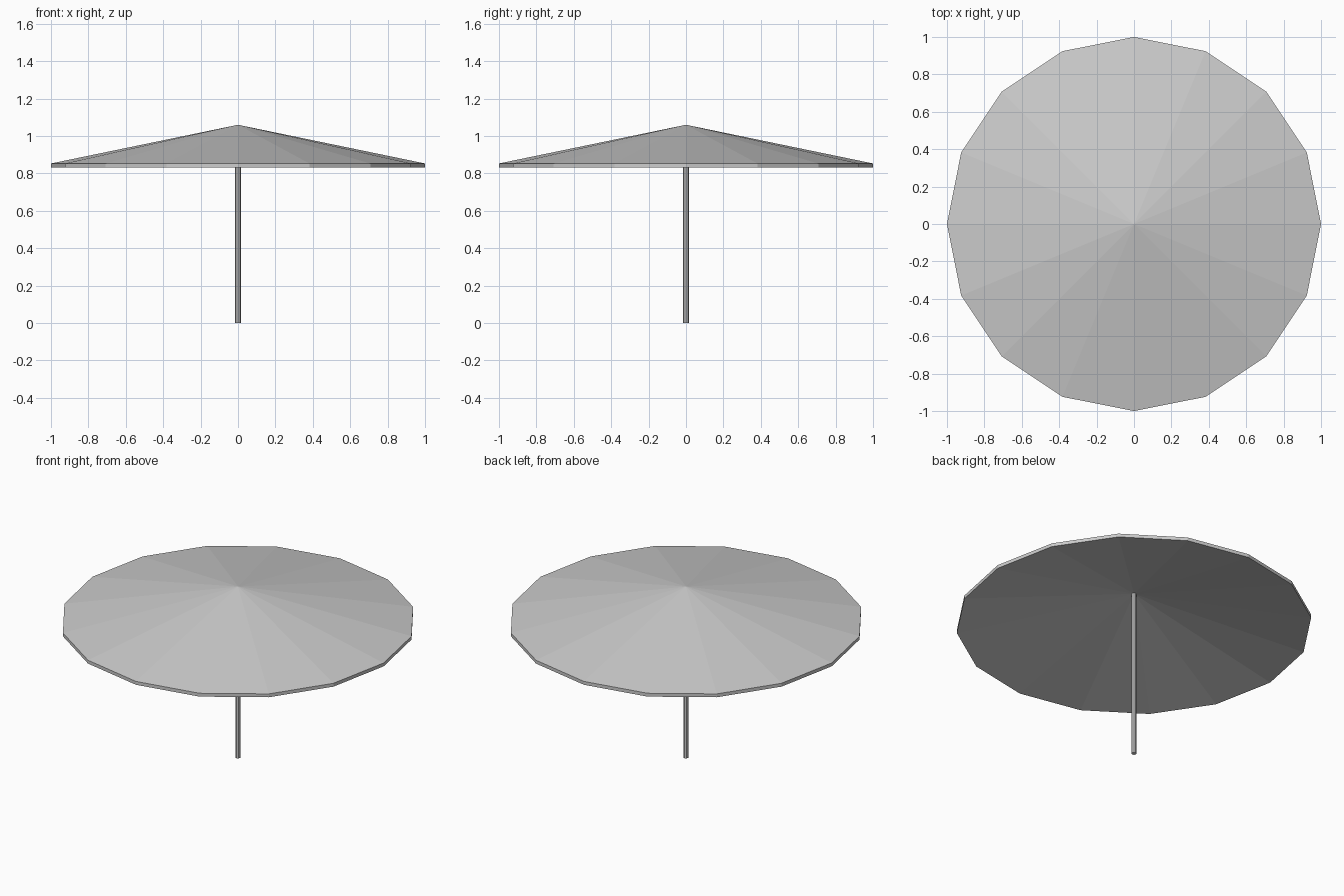
import bpy
import bmesh
from math import cos, sin, tau

cube = bpy.data.objects.get("Cube")
if cube:
    bpy.data.objects.remove(cube, do_unlink=True)

grey = bpy.data.materials.new("light_grey")
grey.use_nodes = True
colour = (0.6, 0.6, 0.6, 1)
grey.diffuse_color = colour
grey.node_tree.nodes["Principled BSDF"].inputs["Base Color"].default_value = colour


def lathe(name, profile, sides):
    """Spin a closed (radius, height) outline into a flat-faced solid."""
    bm = bmesh.new()
    rings = []
    for radius, z in profile:
        count = sides if radius else 1
        rings.append([bm.verts.new((radius * cos(tau * i / sides),
                                    radius * sin(tau * i / sides), z))
                      for i in range(count)])
    for low, high in zip(rings, rings[1:]):
        for i in range(sides):
            j = (i + 1) % sides
            corners = [low[i % len(low)], low[j % len(low)],
                       high[j % len(high)], high[i % len(high)]]
            bm.faces.new(list(dict.fromkeys(corners)))
    bmesh.ops.recalc_face_normals(bm, faces=bm.faces)
    mesh = bpy.data.meshes.new(name)
    bm.to_mesh(mesh)
    bm.free()
    mesh.materials.append(grey)
    obj = bpy.data.objects.new(name, mesh)
    bpy.context.collection.objects.link(obj)
    return obj


# Hollow canopy: underside cone, short upright rim, upper cone
lathe("canopy", [(0, 1.037), (1, 0.832), (1, 0.853), (0, 1.06)], 16)

# Slim pole reaching the underside of the canopy
lathe("pole", [(0, 0), (0.015, 0), (0.015, 1.045), (0, 1.045)], 8)
